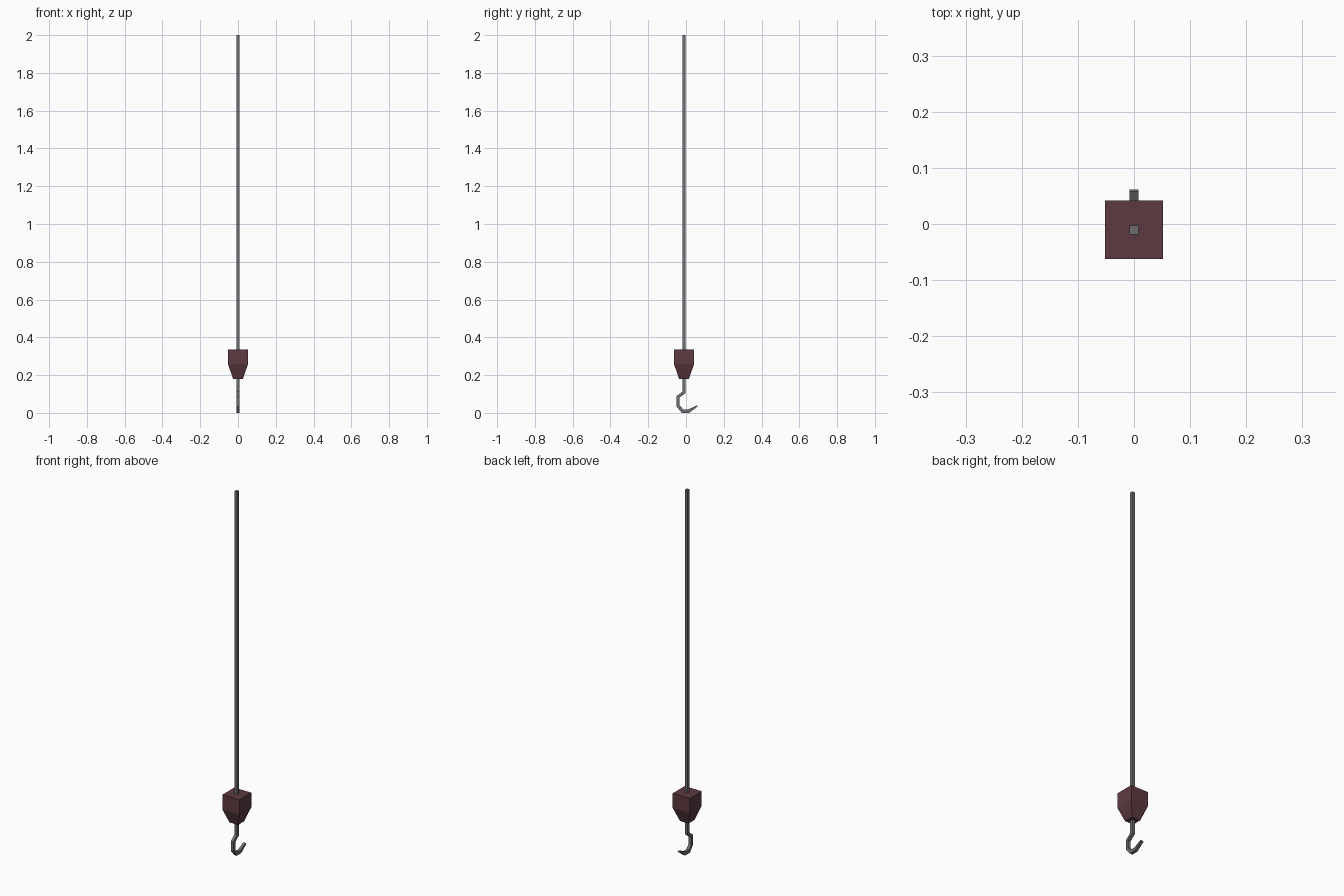
import bpy, bmesh
from mathutils import Vector

if "Cube" in bpy.data.objects:
    bpy.data.objects.remove(bpy.data.objects["Cube"])

CY = -0.0105  # y of the cable axis


def material(name, rgb):
    m = bpy.data.materials.new(name)
    m.diffuse_color = (*rgb, 1)
    m.use_nodes = True
    m.node_tree.nodes["Principled BSDF"].inputs["Base Color"].default_value = m.diffuse_color
    return m


steel = material("steel grey", (0.16, 0.16, 0.165))
maroon = material("dark maroon", (0.108, 0.042, 0.052))


def loft(name, rings, mat):
    """Skin a list of four-point rings and cap both ends."""
    bm = bmesh.new()
    loops = [[bm.verts.new(p) for p in ring] for ring in rings]
    for a, b in zip(loops, loops[1:]):
        for i in range(4):
            j = (i + 1) % 4
            bm.faces.new((a[i], a[j], b[j], b[i]))
    bm.faces.new(loops[0])
    bm.faces.new(loops[-1])
    bmesh.ops.recalc_face_normals(bm, faces=bm.faces)
    me = bpy.data.meshes.new(name)
    bm.to_mesh(me)
    bm.free()
    me.materials.append(mat)
    ob = bpy.data.objects.new(name, me)
    bpy.context.collection.objects.link(ob)
    return ob


def square(h, z):
    return [(-h, CY - h, z), (h, CY - h, z), (h, CY + h, z), (-h, CY + h, z)]


# Cable and weighted block
loft("cable", [square(0.008, 0.33), square(0.008, 2.0)], steel)
loft("weight_block", [square(0.026, 0.18), square(0.052, 0.255), square(0.052, 0.335)], maroon)

# Hook: square bar swept along a path (y, z, half thickness) with mitred corners
path = [(CY, 0.19, 0.008), (CY, 0.109, 0.008), (-0.043, 0.084, 0.008),
        (-0.043, 0.038, 0.008), (-0.018, 0.009, 0.009),
        (0.014, 0.009, 0.009), (0.060, 0.037, 0.0035)]
pts = [Vector((y, z)) for y, z, _ in path]
rings = []
for i, (p, (_, _, h)) in enumerate(zip(pts, path)):
    d0 = (p - pts[i - 1]).normalized() if i else (pts[1] - p).normalized()
    d1 = (pts[i + 1] - p).normalized() if i < len(pts) - 1 else d0
    t = (d0 + d1).normalized()
    n = Vector((-t.y, t.x)) * h / t.dot(d0)
    a, b = p + n, p - n
    w = 0.008
    rings.append([(-w, *a), (w, *a), (w, *b), (-w, *b)])
loft("hook", rings, steel)
